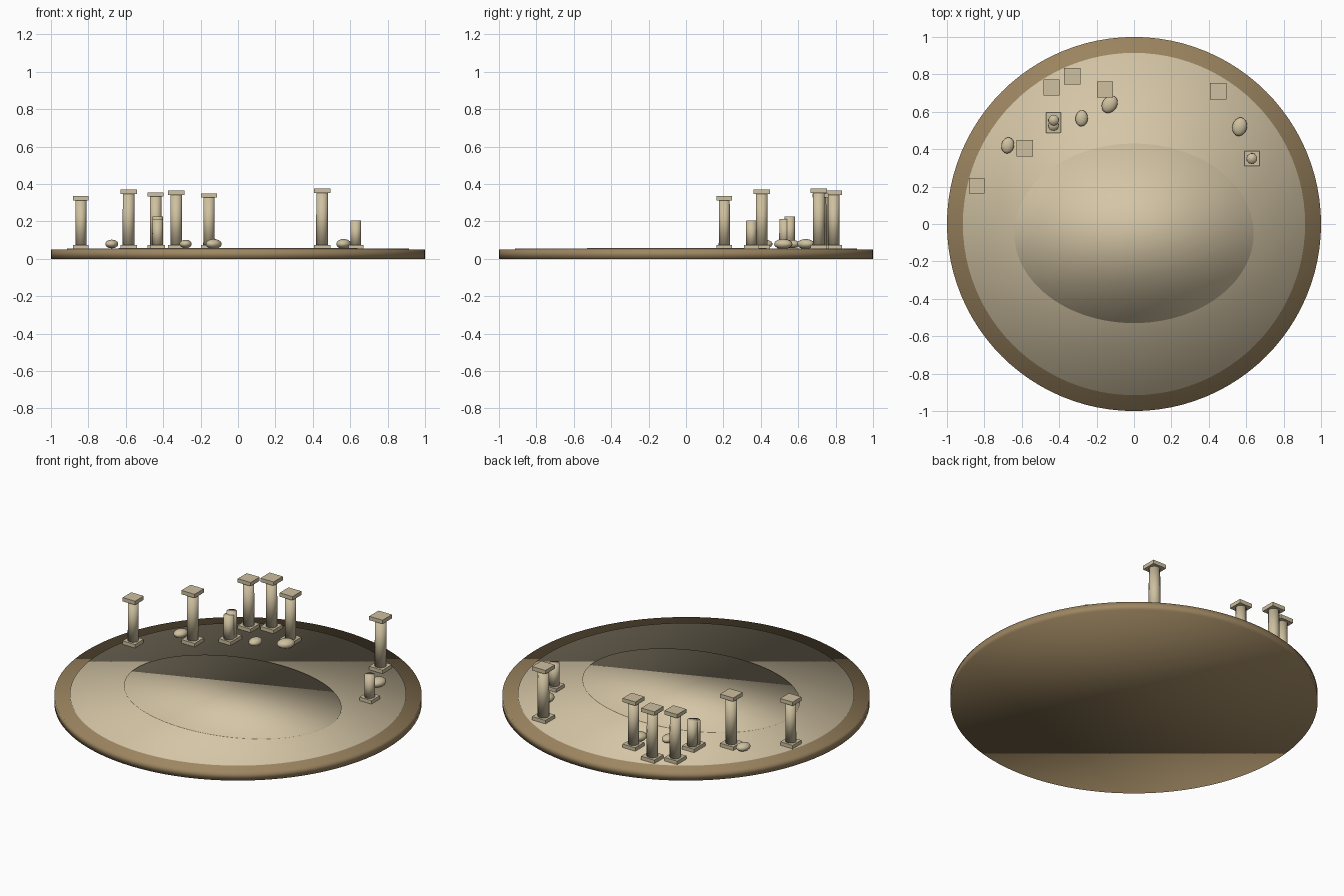
import bpy
from math import radians

cube = bpy.data.objects.get("Cube")
if cube:
    bpy.data.objects.remove(cube, do_unlink=True)


def material(name, color):
    m = bpy.data.materials.new(name)
    m.use_nodes = True
    m.diffuse_color = (*color, 1)
    m.node_tree.nodes["Principled BSDF"].inputs["Base Color"].default_value = (*color, 1)
    return m


sand = material("pale sand", (0.66, 0.56, 0.38))
earth = material("brown earth", (0.34, 0.24, 0.12))
stone = material("weathered stone", (0.62, 0.53, 0.35))


def finish(name, mat, smooth):
    ob = bpy.context.object
    ob.name = name
    ob.data.materials.append(mat)
    if smooth:
        bpy.ops.object.shade_smooth()
    return ob


def cylinder(name, mat, x, y, z0, z1, r0, r1=None, sides=24, squash=1):
    bpy.ops.mesh.primitive_cone_add(vertices=sides, radius1=r0, radius2=r1 or r0,
                                    depth=z1 - z0, location=(x, y, (z0 + z1) / 2))
    bpy.context.object.scale.y = squash
    return finish(name, mat, True)


def slab(name, x, y, z0, z1, width):
    bpy.ops.mesh.primitive_cube_add(size=1, location=(x, y, (z0 + z1) / 2))
    bpy.context.object.scale = (width, width, z1 - z0)
    return finish(name, stone, False)


# Layered ground: soft-shaded discs stacked on one another
GROUND = 0.054
cylinder("ground_base", earth, 0, 0, 0, 0.05, 1, sides=96)
cylinder("sand_floor", sand, 0, 0, 0.04, GROUND, 0.915, sides=96)
cylinder("sand_mound", sand, 0, -0.05, 0.045, 0.058, 0.64, sides=96, squash=0.75)


def column(name, x, y, top, whole=True):
    # Square foot, round shaft and, on whole columns, a square cap
    r = 0.03 + 0.06 * (top - 0.335) if whole else 0.029
    width = 2.75 * r
    slab(name + "_foot", x, y, GROUND - 0.004, 0.075, width)
    cylinder(name + "_shaft", stone, x, y, 0.065, top - 0.02 if whole else top, r, r * 0.96)
    if whole:
        slab(name + "_cap", x, y, top - 0.023, top, width)


# Standing columns along the back edge
for i, (x, y, top) in enumerate([(-0.84, 0.205, 0.335), (-0.585, 0.405, 0.37),
                                 (-0.44, 0.73, 0.355), (-0.33, 0.79, 0.365),
                                 (-0.155, 0.72, 0.35), (0.45, 0.71, 0.375)]):
    column(f"column_{i + 1}", x, y, top)

# Broken stumps
for i, (x, y, top) in enumerate([(-0.43, 0.555, 0.225), (-0.43, 0.527, 0.213),
                                 (0.63, 0.35, 0.205)]):
    column(f"broken_column_{i + 1}", x, y, top, whole=False)

# Fallen boulders
for i, (x, y, rx, ry, turn) in enumerate([(-0.675, 0.42, 0.034, 0.043, -15),
                                          (-0.28, 0.565, 0.033, 0.043, -5),
                                          (-0.13, 0.64, 0.039, 0.05, -35),
                                          (0.565, 0.52, 0.039, 0.05, -15)]):
    bpy.ops.mesh.primitive_uv_sphere_add(segments=20, ring_count=12, radius=1,
                                         location=(x, y, 0.079),
                                         rotation=(0, 0, radians(turn)))
    bpy.context.object.scale = (rx, ry, rx * 0.68)
    finish(f"boulder_{i + 1}", stone, True)
